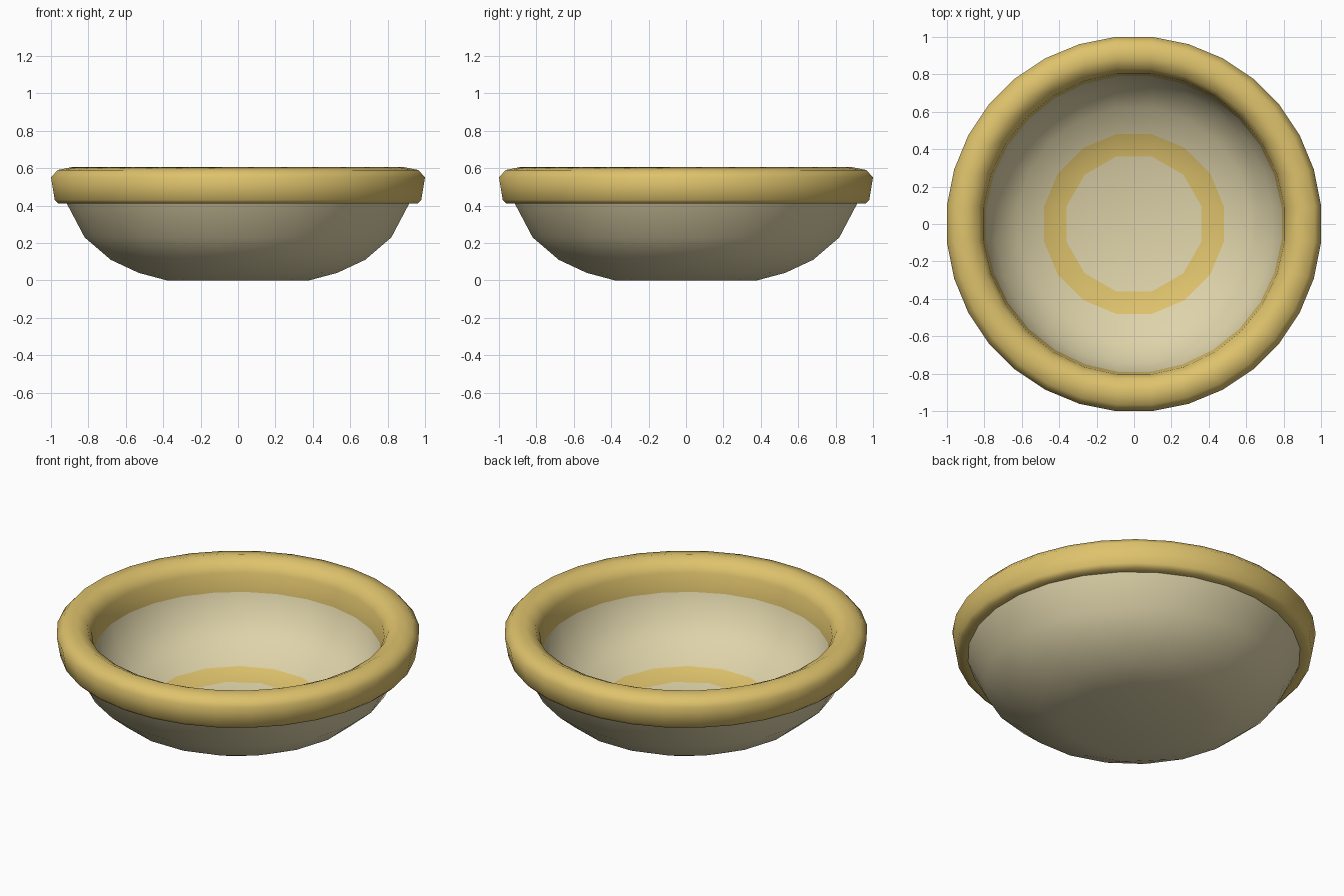
import bpy, bmesh
from math import pi, sin, cos, radians

if "Cube" in bpy.data.objects:
    bpy.data.objects.remove(bpy.data.objects["Cube"])


def material(name, rgb):
    m = bpy.data.materials.new(name)
    m.diffuse_color = (*rgb, 1)
    m.use_nodes = True
    m.node_tree.nodes["Principled BSDF"].inputs["Base Color"].default_value = m.diffuse_color
    return m


cream = material("cream", (0.73, 0.65, 0.40))
gold = material("gold", (0.73, 0.54, 0.15))


def ring(bm, n, r, z):
    """n-sided ring with a flat on each axis; r is the distance to the flats."""
    R = r / cos(pi / n)
    return [bm.verts.new((R * cos((k + .5) * 2 * pi / n), R * sin((k + .5) * 2 * pi / n), z))
            for k in range(n)]


def zip_rings(bm, a, b, mat=0):
    """Join two rings whose side counts may differ."""
    na, nb = len(a), len(b)
    if na == nb:
        for k in range(na):
            j = (k + 1) % na
            bm.faces.new((a[k], a[j], b[j], b[k])).material_index = mat
        return
    i = j = 0
    while i < na or j < nb:
        if j >= nb or (i < na and (i + 1.5) / na <= (j + 1.5) / nb):
            f = bm.faces.new((a[i % na], a[(i + 1) % na], b[j % nb]))
            i += 1
        else:
            f = bm.faces.new((a[i % na], b[(j + 1) % nb], b[j % nb]))
            j += 1
        f.material_index = mat


def finish(bm, name, mats, angle):
    me = bpy.data.meshes.new(name)
    bm.to_mesh(me)
    bm.free()
    for m in mats:
        me.materials.append(m)
    me.polygons.foreach_set("use_smooth", [True] * len(me.polygons))
    me.set_sharp_from_angle(angle=radians(angle))
    ob = bpy.data.objects.new(name, me)
    bpy.context.collection.objects.link(ob)


# Bowl: outer shell from the foot up, then the inside with a gold band round the floor
# Each ring is (sides, radius, height)
outer = [(12, .38, 0), (16, .53, .04), (20, .68, .11), (24, .82, .23), (28, .915, .41)]
inner = [(28, .79, .42), (24, .74, .28), (20, .62, .18), (16, .48, .11), (12, .36, .07)]
bm = bmesh.new()
shell = [ring(bm, *p) for p in outer]
inside = [ring(bm, *p) for p in inner]
for a, b in zip(shell, shell[1:]):
    zip_rings(bm, a, b)
for k, (a, b) in enumerate(zip(inside, inside[1:])):
    zip_rings(bm, a, b, 1 if k == 3 else 0)
bm.faces.new(shell[0][::-1])
bm.faces.new(inside[-1])
finish(bm, "bowl", [cream, gold], 50)

# Rim: thick rounded lip, open underneath where it meets the bowl
profile = [(28, .915, .41), (32, .96, .41), (32, .98, .43), (32, 1, .55), (32, .965, .59),
           (32, .89, .605), (28, .83, .575), (28, .805, .53), (28, .79, .42)]
bm = bmesh.new()
lip = [ring(bm, *p) for p in profile]
for a, b in zip(lip, lip[1:]):
    zip_rings(bm, a, b)
finish(bm, "rim", [gold], 60)
